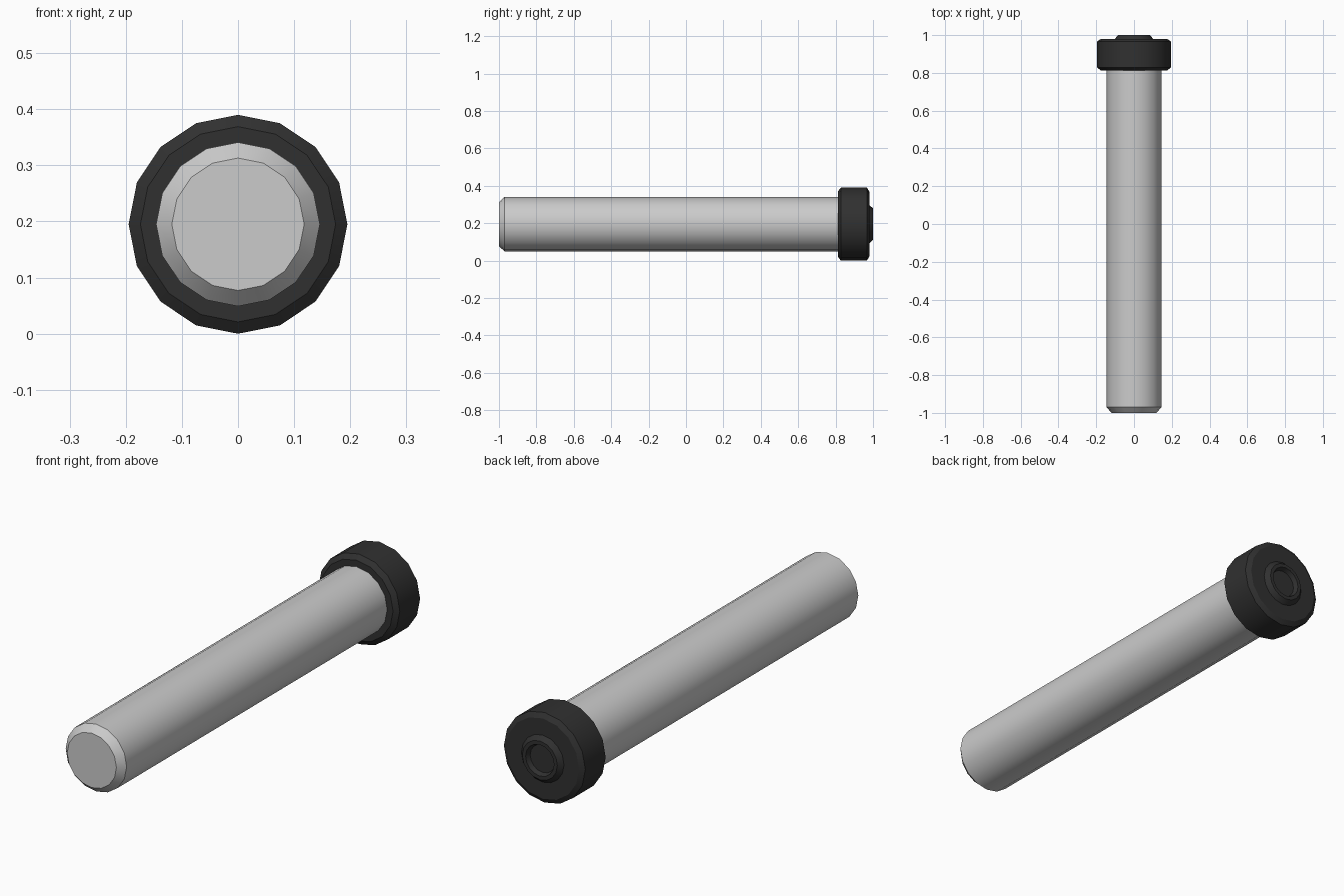
import bpy, bmesh
from math import sin, cos, pi, radians

if "Cube" in bpy.data.objects:
    bpy.data.objects.remove(bpy.data.objects["Cube"])

SIDES = 16
AXIS_Z = 0.195


def lathe(name, profile, color=None):
    """Revolve (radius, y) rings around the lengthwise axis and cap both ends."""
    bm = bmesh.new()
    rings = []
    for r, y in profile:
        rings.append([bm.verts.new((r * sin(2 * pi * i / SIDES), y,
                                    AXIS_Z + r * cos(2 * pi * i / SIDES)))
                      for i in range(SIDES)])
    for a, b in zip(rings, rings[1:]):
        for i in range(SIDES):
            j = (i + 1) % SIDES
            bm.faces.new((a[i], a[j], b[j], b[i]))
    bm.faces.new(rings[0])
    bm.faces.new(rings[-1])
    bmesh.ops.recalc_face_normals(bm, faces=bm.faces)
    mesh = bpy.data.meshes.new(name)
    bm.to_mesh(mesh)
    bm.free()
    obj = bpy.data.objects.new(name, mesh)
    bpy.context.collection.objects.link(obj)
    if color:
        mat = bpy.data.materials.new(name + "_material")
        mat.diffuse_color = color
        mat.use_nodes = True
        mat.node_tree.nodes["Principled BSDF"].inputs["Base Color"].default_value = mat.diffuse_color
        mesh.materials.append(mat)
    # Round sides smooth, chamfers crisp
    bpy.ops.object.select_all(action='DESELECT')
    obj.select_set(True)
    bpy.context.view_layer.objects.active = obj
    bpy.ops.object.shade_smooth_by_angle(angle=radians(30))
    return obj


# Shaft with chamfered tip
lathe("shaft", [(0.118, -1.0), (0.146, -0.97), (0.146, 0.815)])

# Dark cap: chamfered collar, raised boss and shallow recess
lathe("end_cap", [(0.146, 0.812), (0.174, 0.812), (0.195, 0.828),
                  (0.195, 0.967), (0.174, 0.98), (0.102, 0.98),
                  (0.084, 1.0), (0.068, 1.0), (0.06, 0.98)],
      (0.03, 0.03, 0.03, 1))
